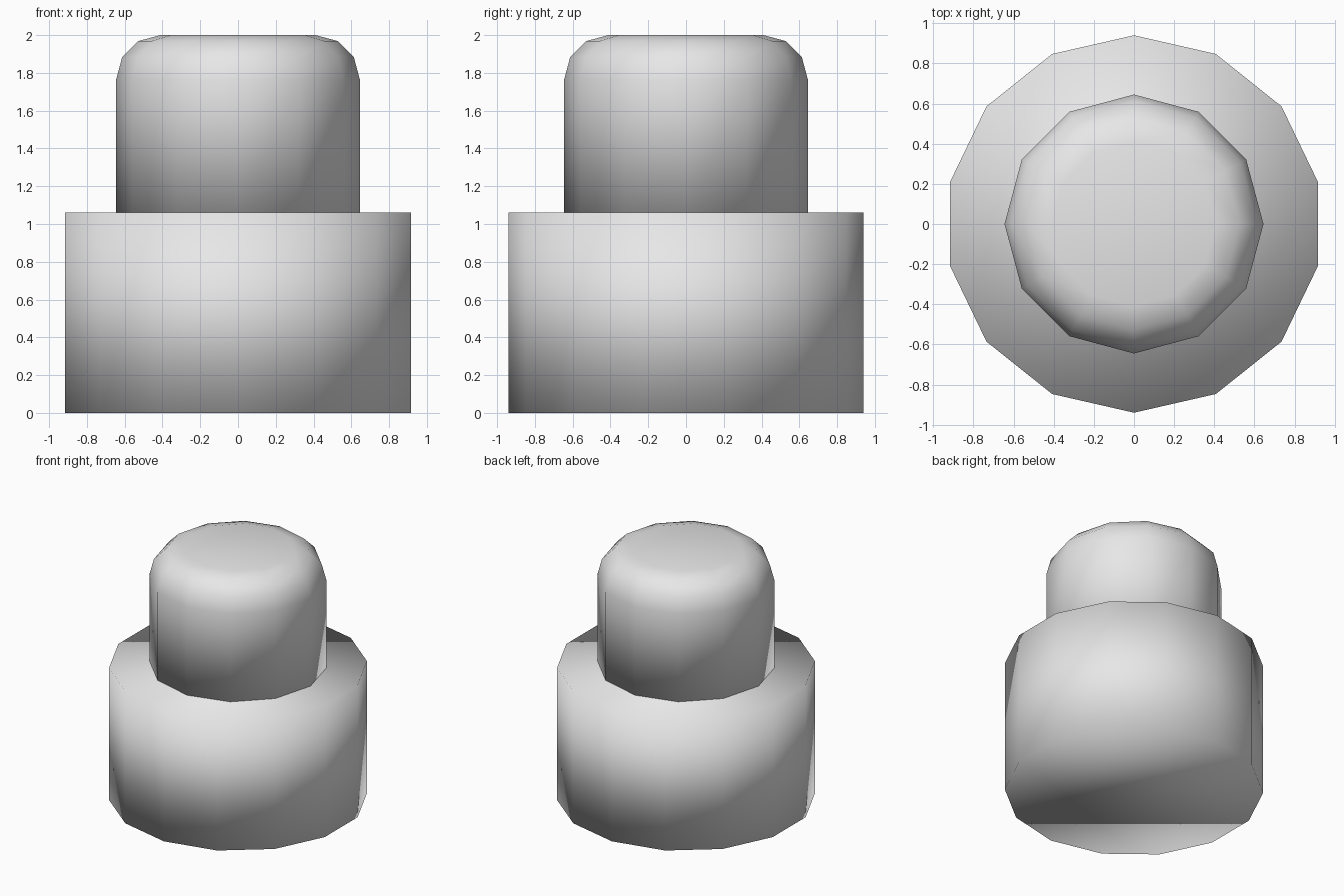
import bpy
import bmesh
import math

cube = bpy.data.objects.get("Cube")
if cube:
    bpy.data.objects.remove(cube, do_unlink=True)

SHADE = 0.8
grey = bpy.data.materials.new("light grey")
grey.use_nodes = True
grey.diffuse_color = (SHADE, SHADE, SHADE, 1)
grey.node_tree.nodes["Principled BSDF"].inputs["Base Color"].default_value = (SHADE, SHADE, SHADE, 1)


def turned_part(name, sides, profile, smooth_degrees):
    """Capped solid of revolution; a corner points along +y."""
    bm = bmesh.new()
    rings = []
    for radius, z in profile:
        ring = []
        for i in range(sides):
            a = math.pi / 2 + math.tau * i / sides
            ring.append(bm.verts.new((radius * math.cos(a), radius * math.sin(a), z)))
        rings.append(ring)
    for low, high in zip(rings, rings[1:]):
        for i in range(sides):
            j = (i + 1) % sides
            bm.faces.new((low[i], low[j], high[j], high[i]))
    bm.faces.new(rings[0][::-1])
    bm.faces.new(rings[-1])
    for face in bm.faces:
        face.smooth = True
    limit = math.radians(smooth_degrees)
    for edge in bm.edges:
        edge.smooth = edge.calc_face_angle(0) < limit
    return bm


def finish(name, bm):
    mesh = bpy.data.meshes.new(name)
    bm.to_mesh(mesh)
    bm.free()
    mesh.materials.append(grey)
    obj = bpy.data.objects.new(name, mesh)
    bpy.context.collection.objects.link(obj)
    return obj


# Wide base cylinder
BASE_TOP = 1.06
finish("base", turned_part("base", 14, [(0.94, 0), (0.94, BASE_TOP)], 30))

# Narrow plunger with a three-step rounded rim
RADIUS, ROUND, TOP = 0.645, 0.235, 2.0
profile = [(RADIUS, BASE_TOP)]
for step in range(4):
    a = math.radians(30 * step)
    profile.append((RADIUS - ROUND * (1 - math.cos(a)), TOP - ROUND * (1 - math.sin(a))))
plunger = turned_part("plunger", 12, profile, 32)

# Crisp upright edges on the plunger wall, except at the four axis corners
for edge in plunger.edges:
    low, high = sorted(edge.verts, key=lambda v: v.co.z)
    upright = high.co.z - low.co.z > 0.5
    if upright:
        edge.smooth = min(abs(low.co.x), abs(low.co.y)) < 0.01
finish("plunger", plunger)
